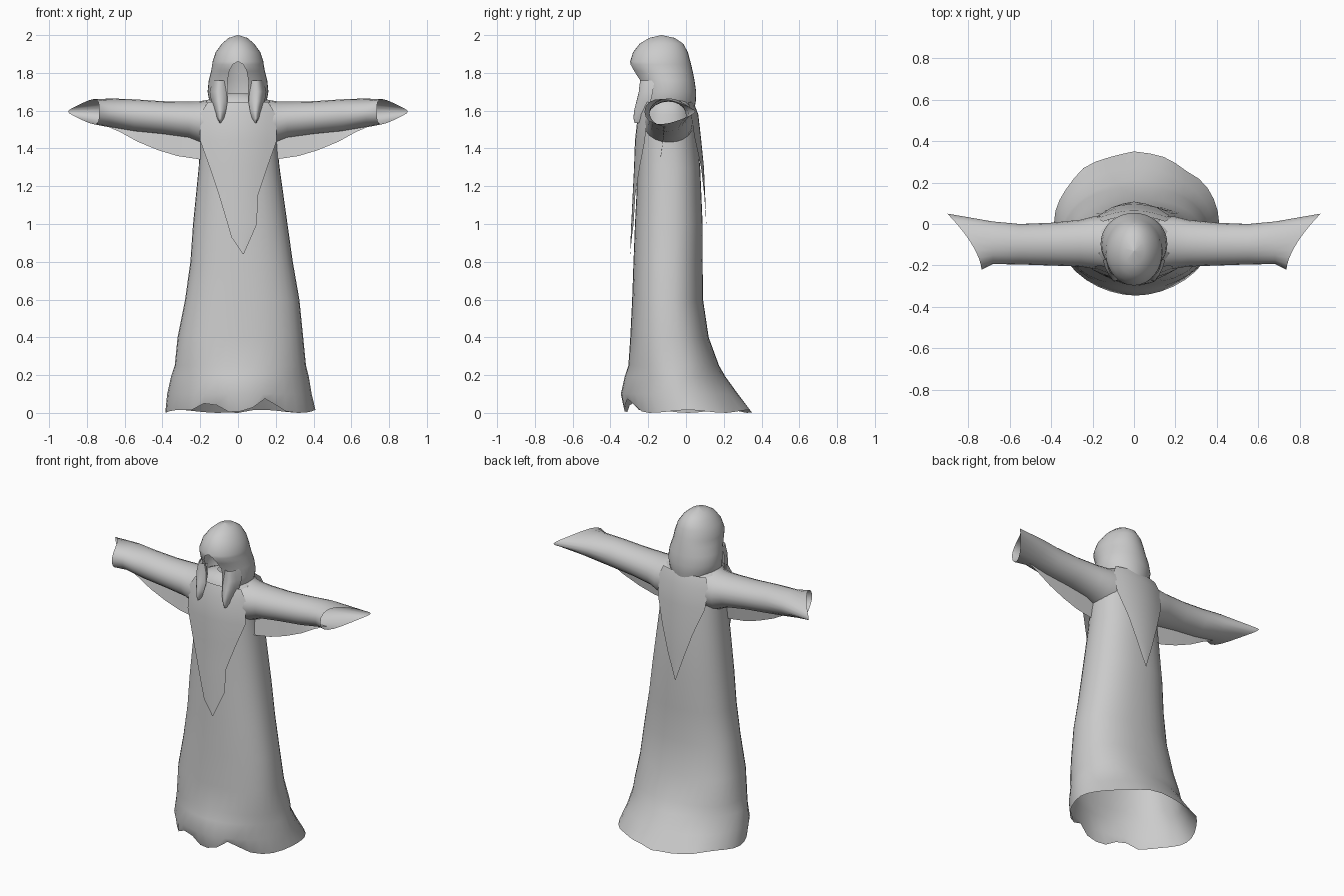
import bpy, bmesh
from math import sin, cos, pi, exp, radians

if "Cube" in bpy.data.objects:
    bpy.data.objects.remove(bpy.data.objects["Cube"])


def grid_object(name, rows, closed=False, angle=50):
    """Skin a list of equally long point rows into one cloth surface."""
    bm = bmesh.new()
    vs = [[bm.verts.new(p) for p in row] for row in rows]
    n = len(rows[0])
    for a, b in zip(vs, vs[1:]):
        for i in range(n if closed else n - 1):
            j = (i + 1) % n
            bm.faces.new((a[i], a[j], b[j], b[i]))
    bmesh.ops.remove_doubles(bm, verts=bm.verts, dist=0.0005)
    bmesh.ops.recalc_face_normals(bm, faces=bm.faces)
    me = bpy.data.meshes.new(name)
    bm.to_mesh(me)
    bm.free()
    ob = bpy.data.objects.new(name, me)
    bpy.context.collection.objects.link(ob)
    bpy.ops.object.select_all(action='DESELECT')
    ob.select_set(True)
    bpy.context.view_layer.objects.active = ob
    bpy.ops.object.shade_smooth_by_angle(angle=radians(angle))
    return ob


def spow(v, e):
    return abs(v) ** e * (1 if v >= 0 else -1)


# Robe sections: z, x min, x max, y front, y back
robe = [(0.01, -.385, .41, -.325, .345), (.10, -.375, .39, -.345, .275),
        (.19, -.355, .375, -.325, .21), (.25, -.335, .36, -.305, .175),
        (.40, -.32, .345, -.295, .12), (.60, -.28, .325, -.285, .09),
        (.80, -.252, .29, -.278, .088), (1.0, -.238, .262, -.27, .088),
        (1.3, -.208, .22, -.255, .075), (1.45, -.2, .205, -.25, .06),
        (1.58, -.2, .2, -.235, .045), (1.645, -.18, .18, -.21, .02),
        (1.68, -.10, .10, -.18, -.02), (1.69, -.06, .06, -.15, -.05)]
N = 36
rows = []
for k, (z, x0, x1, y0, y1) in enumerate(robe):
    row = []
    e = 1.06 if k < 3 else .88      # rounder skirt, boxier body
    for i in range(N):
        t = 2 * pi * i / N
        x = (x0 + x1) / 2 + (x1 - x0) / 2 * spow(sin(t), e)
        y = (y0 + y1) / 2 - (y1 - y0) / 2 * spow(cos(t), e)
        h = z
        if k == 0:      # uneven hem with two raised notches at the front
            r = 1 + .03 * sin(7 * t)
            x, y = x * (r if abs(x) < .3 else 1), y * (r if y < .31 else 1)
            notch = exp(-((abs(x) - .15) / .06) ** 2) if y < 0 else 0
            h = .008 + .06 * notch + .008 * sin(5 * t)
        row.append((x, y, max(h, 0)))
    rows.append(row)
rows[0][N // 2] = (0, .35, 0)
grid_object("robe", rows, closed=True)


def robe_depth(z, col):
    for a, b in zip(robe, robe[1:]):
        if a[0] <= z <= b[0]:
            f = (z - a[0]) / (b[0] - a[0])
            return a[col] + f * (b[col] - a[col])


# Pointed panels hanging over chest and back: z, x left, x right
def panel(name, outline, col, sign):
    rows = []
    for z, xl, xr in outline:
        row = []
        for i in range(9):
            x = xl + (xr - xl) * i / 8
            y = robe_depth(z, col) + sign * (.02 - .05 * (x / .2) ** 2)
            row.append((x, y, z))
        rows.append(row)
    grid_object(name, rows)


panel("front_panel", [(1.645, -.16, .16), (1.58, -.2, .2), (1.44, -.2, .205),
                      (1.3, -.15, .155), (1.15, -.1, .105), (1.0, -.055, .1),
                      (.93, -.035, .07), (.84, .026, .03)], 3, -1)
panel("back_panel", [(1.645, -.15, .15), (1.58, -.175, .175), (1.46, -.165, .165),
                     (1.3, -.105, .11), (1.15, -.055, .06), (.99, -.002, .002)], 4, 1)

# Sleeves: x, z low, z high, y front, y back; the cuff is cut on a slant
sleeve = [(.12, 1.41, 1.665, -.225, .04), (.2, 1.43, 1.65, -.215, .035),
          (.26, 1.455, 1.648, -.205, .02), (.4, 1.475, 1.65, -.2, .006),
          (.55, 1.49, 1.66, -.195, 0), (.68, 1.512, 1.665, -.193, .012)]
for side, s in (("left", 1), ("right", -1)):
    M = 20
    ring = [(sin(2 * pi * i / M), cos(2 * pi * i / M)) for i in range(M)]
    rows = [[(s * x, (y0 + y1) / 2 + (y1 - y0) / 2 * u,
              (z0 + z1) / 2 + (z1 - z0) / 2 * v) for u, v in ring]
            for x, z0, z1, y0, y1 in sleeve]
    # slanted cuff that narrows into a point at the back
    cuff = []
    for u, v in ring:
        f = (1 + u) / 2
        cuff.append((s * (.735 + .165 * f ** 1.6), -.085 + .135 * u,
                     1.595 + .092 * v * (1 - .7 * f)))
    rows.append(cuff)
    grid_object(side + "_sleeve", rows, closed=True)

    # Thin cloth hanging below the sleeve
    hang = [(.17, 1.335), (.22, 1.345), (.32, 1.36), (.42, 1.39),
            (.53, 1.435), (.62, 1.485), (.70, 1.525)]
    top = [(s * x, -.11, 1.52) for x, z in hang]
    low = [(s * x, -.145 + .04 * x, z) for x, z in hang]
    grid_object(side + "_sleeve_drape", [top, low])

    # Hood lappet lying on the chest: z, x inner, x outer, y middle
    lappet = [(1.76, .057, .135, -.243), (1.70, .053, .15, -.25),
              (1.65, .056, .142, -.262), (1.60, .063, .127, -.275),
              (1.56, .074, .116, -.278), (1.535, .09, .10, -.272)]
    rows = []
    for z, xi, xo, y in lappet:
        row = []
        for i in range(9):
            q = i / 4 - 1
            x = (xi + xo) / 2 + (xo - xi) / 2 * q
            row.append((s * x, y + .025 * q * q + .05 * max(q, 0) ** 3, z))
        rows.append(row)
    grid_object(side + "_hood_lappet", rows)

# Hood: z, half width, y front, y back, opening angle at the front
hood = [(2.0, .001, -.131, -.129, 0), (1.985, .05, -.195, -.06, 0),
        (1.955, .085, -.245, -.015, 0), (1.91, .118, -.28, .01, 0),
        (1.86, .135, -.296, .023, 0), (1.845, .137, -.297, .027, .2),
        (1.81, .142, -.283, .035, .33), (1.76, .155, -.252, .045, .36),
        (1.70, .161, -.245, .054, .34), (1.65, .152, -.25, .052, .36),
        (1.61, .135, -.25, .045, .46)]
rows = []
K = 33
for z, a, y0, y1, gap in hood:
    row = []
    for i in range(K):
        t = gap + (2 * pi - 2 * gap) * i / (K - 1)
        row.append((a * sin(t), (y0 + y1) / 2 - (y1 - y0) / 2 * cos(t), z))
    rows.append(row)
grid_object("hood", rows, angle=60)
